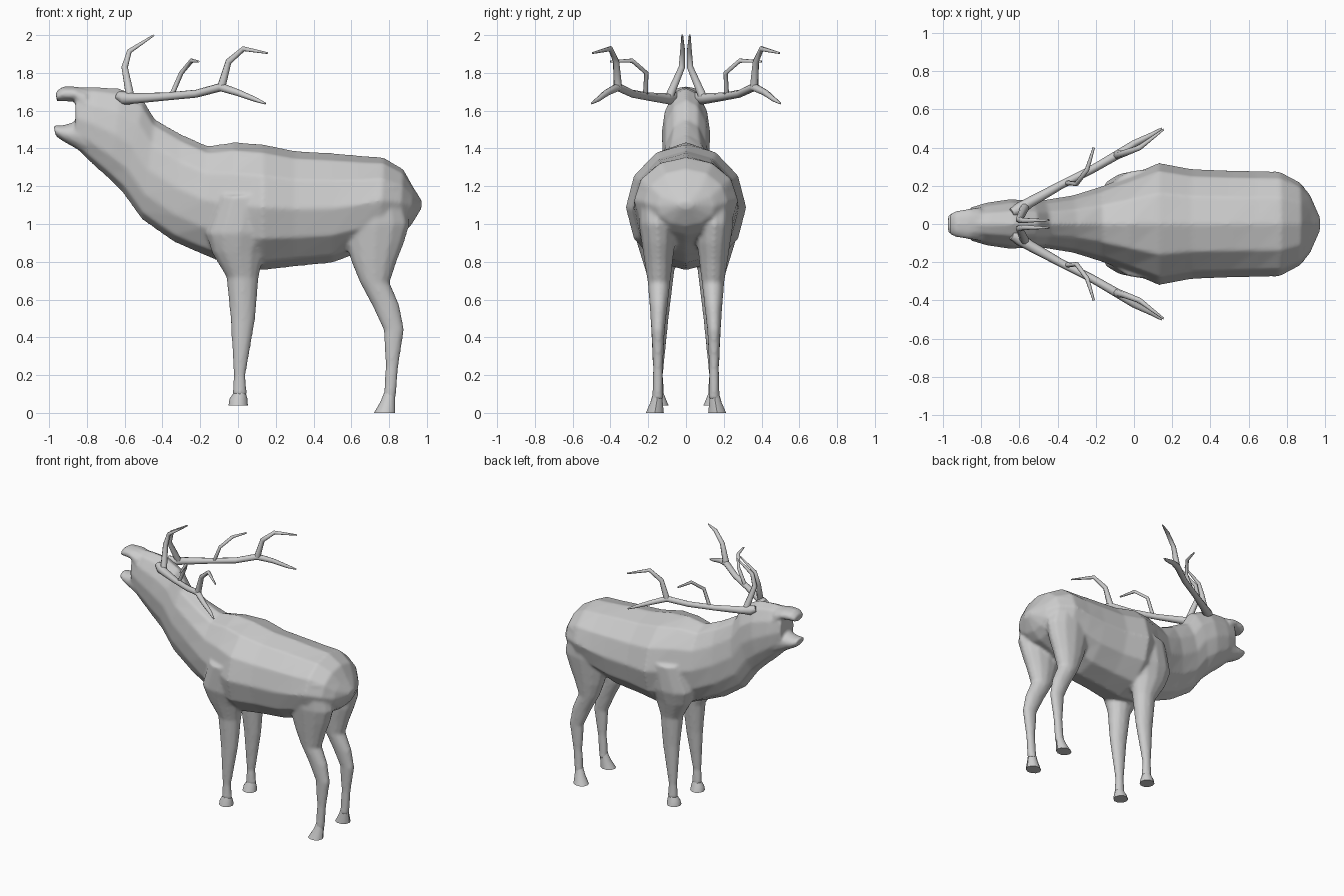
import bpy
import bmesh
import math
from mathutils import Vector

if "Cube" in bpy.data.objects:
    bpy.data.objects.remove(bpy.data.objects["Cube"])


def add_loft(bm, rings, sides=12):
    """Skin closed elliptical rings given as (centre, half axis u, half axis v)."""
    loops = []
    for c, u, v in rings:
        angles = [2 * math.pi * i / sides for i in range(sides)]
        loops.append([bm.verts.new(c + u * math.cos(a) + v * math.sin(a)) for a in angles])
    for a, b in zip(loops, loops[1:]):
        for i in range(sides):
            j = (i + 1) % sides
            bm.faces.new((a[i], a[j], b[j], b[i]))
    bm.faces.new(loops[0])
    bm.faces.new(loops[-1])


def spine_rings(rows):
    """Rows: top x, top z, bottom x, bottom z, half width."""
    out = []
    for tx, tz, bx, bz, w in rows:
        t, b = Vector((tx, 0, tz)), Vector((bx, 0, bz))
        out.append(((t + b) / 2, (t - b) / 2, Vector((0, w, 0))))
    return out


def leg_rings(rows, side):
    """Rows: z, x min, x max, y inner, y outer."""
    return [(Vector(((x0 + x1) / 2, side * (y0 + y1) / 2, z)),
             Vector(((x1 - x0) / 2, 0, 0)), Vector((0, (y1 - y0) / 2, 0)))
            for z, x0, x1, y0, y1 in rows]


def finish(bm, name, angle):
    bmesh.ops.recalc_face_normals(bm, faces=bm.faces)
    me = bpy.data.meshes.new(name)
    bm.to_mesh(me)
    bm.free()
    ob = bpy.data.objects.new(name, me)
    bpy.context.collection.objects.link(ob)
    select(ob)
    bpy.ops.object.shade_smooth_by_angle(angle=math.radians(angle))
    return ob


def select(ob):
    bpy.ops.object.select_all(action='DESELECT')
    ob.select_set(True)
    bpy.context.view_layer.objects.active = ob


def tube(name, points, side):
    """Tapered antler tube; points are x, y, z, radius."""
    cu = bpy.data.curves.new(name, 'CURVE')
    cu.dimensions = '3D'
    cu.bevel_depth = 1
    cu.bevel_resolution = 2
    cu.use_fill_caps = True
    sp = cu.splines.new('POLY')
    sp.points.add(len(points) - 1)
    for p, (x, y, z, r) in zip(sp.points, points):
        p.co = (x, side * y, z, 1)
        p.radius = r
    ob = bpy.data.objects.new(name, cu)
    bpy.context.collection.objects.link(ob)
    select(ob)
    bpy.ops.object.convert(target='MESH')
    bpy.ops.object.shade_smooth_by_angle(angle=math.radians(50))


# Torso, neck and skull
trunk = [
    (-.86, 1.725, -.86, 1.405, .085), (-.75, 1.727, -.79, 1.335, .112),
    (-.62, 1.717, -.68, 1.235, .13), (-.5, 1.655, -.61, 1.165, .125),
    (-.44, 1.555, -.51, 1.025, .125), (-.3, 1.475, -.34, .905, .15),
    (-.16, 1.413, -.19, .84, .195), (-.02, 1.433, -.02, .77, .255),
    (.13, 1.422, .13, .755, .32), (.3, 1.387, .3, .775, .288),
    (.5, 1.375, .5, .795, .28), (.64, 1.362, .62, .84, .277),
    (.77, 1.352, .75, .9, .275), (.875, 1.29, .855, .94, .22),
    (.925, 1.2, .915, .99, .155), (.975, 1.12, .97, 1.08, .035)]
# Open mouth
upper_jaw = [(-.8, 1.72, -.8, 1.56, .09), (-.86, 1.727, -.86, 1.648, .082),
             (-.93, 1.727, -.93, 1.65, .07), (-.965, 1.7, -.96, 1.648, .055)]
lower_jaw = [(-.8, 1.56, -.8, 1.36, .09), (-.86, 1.543, -.86, 1.4, .077),
             (-.93, 1.522, -.93, 1.44, .064), (-.978, 1.525, -.965, 1.465, .05)]
front_leg = [
    (1.15, -.1, .2, .1, .285), (.95, -.17, .19, .06, .275), (.85, -.14, .14, .05, .245),
    (.72, -.062, .11, .065, .205), (.5, -.04, .092, .092, .188),
    (.2, -.023, .04, .122, .173), (.09, -.03, .048, .115, .178)]
hind_leg = [
    (1.2, .58, .86, .1, .25), (1.0, .55, .91, .055, .25), (.9, .57, .88, .058, .235),
    (.8, .6, .84, .07, .22), (.69, .645, .803, .083, .203), (.57, .71, .855, .097, .193),
    (.44, .77, .88, .112, .184), (.25, .781, .85, .122, .175), (.07, .77, .835, .12, .178)]

bm = bmesh.new()
for part in (trunk, upper_jaw, lower_jaw):
    add_loft(bm, spine_rings(part))
for s in (1, -1):
    add_loft(bm, leg_rings(front_leg, s))
    add_loft(bm, leg_rings(hind_leg, s))
body = finish(bm, "body_with_legs", 60)

# Fuse the overlapping parts and soften the joints
fuse = body.modifiers.new("fuse", 'REMESH')
fuse.mode = 'VOXEL'
fuse.voxel_size = .011
fuse.use_smooth_shade = True
soft = body.modifiers.new("soften", 'SMOOTH')
soft.factor = .5
soft.iterations = 5

# Hooves
front_hoof = [(.11, -.02, .04, .12, .173), (.075, -.045, .05, .105, .185), (.04, -.05, .052, .09, .195)]
hind_hoof = [(.11, .775, .83, .125, .173), (.06, .755, .832, .122, .188), (0, .72, .832, .115, .215)]

# Antler beam and tines
antler = {
    "antler_beam": [(-.64, .06, 1.68, .022), (-.6, .075, 1.665, .036), (-.55, .11, 1.665, .028),
                    (-.38, .205, 1.675, .021), (-.22, .285, 1.69, .021), (-.09, .36, 1.725, .023),
                    (0, .42, 1.695, .018), (.09, .465, 1.66, .013), (.145, .5, 1.638, .005)],
    "upper_tine": [(-.09, .36, 1.72, .023), (-.05, .37, 1.86, .017),
                   (.03, .4, 1.928, .014), (.155, .495, 1.905, .005)],
    "middle_tine": [(-.35, .215, 1.685, .013), (-.3, .21, 1.8, .012),
                    (-.245, .285, 1.865, .012), (-.21, .4, 1.86, .006)],
    "brow_tine": [(-.57, .09, 1.67, .024), (-.6, .022, 1.83, .018),
                  (-.575, .018, 1.915, .014), (-.445, .02, 2.0, .005)],
}
for s, label in ((1, "far"), (-1, "near")):
    for name, rows in (("front_hoof", front_hoof), ("hind_hoof", hind_hoof)):
        bm = bmesh.new()
        add_loft(bm, leg_rings(rows, s), 10)
        finish(bm, f"{label}_{name}", 40)
    for name, pts in antler.items():
        tube(f"{label}_{name}", pts, s)
